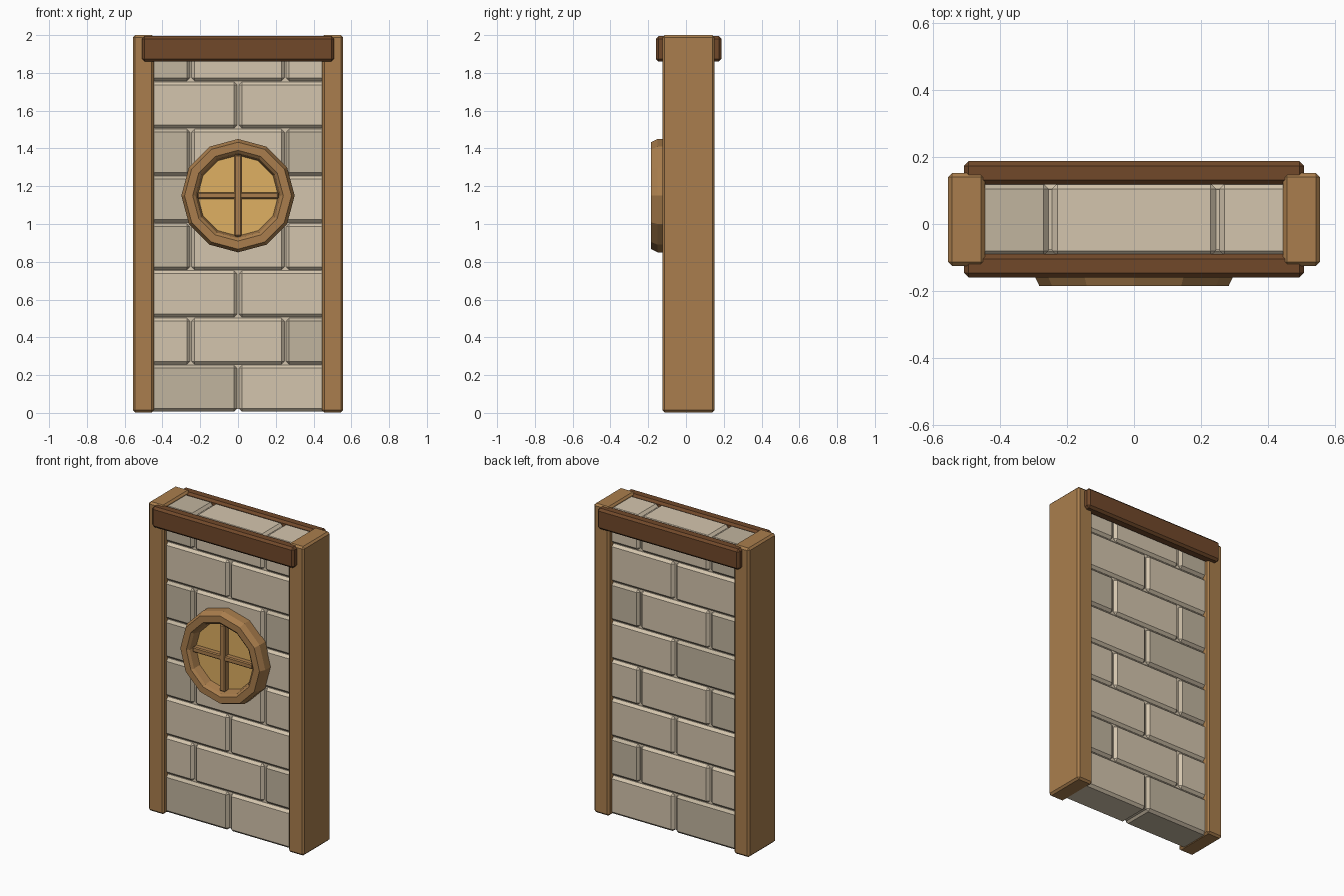
import bpy, bmesh
from math import sin, cos, pi

if "Cube" in bpy.data.objects:
    bpy.data.objects.remove(bpy.data.objects["Cube"])


def material(name, rgb):
    m = bpy.data.materials.new(name)
    m.diffuse_color = [(c / 255) ** 2.2 for c in rgb] + [1]
    m.use_nodes = True
    m.node_tree.nodes["Principled BSDF"].inputs["Base Color"].default_value = m.diffuse_color
    return m


OAK = material("oak", (168, 125, 78))
DARK = material("dark_wood", (112, 74, 46))
STONE = material("light_stone", (211, 196, 172))
STONE2 = material("shaded_stone", (192, 179, 157))
GLASS = material("amber_glass", (222, 174, 98))


def add_object(name, bm, mat):
    bmesh.ops.recalc_face_normals(bm, faces=bm.faces)
    me = bpy.data.meshes.new(name)
    bm.to_mesh(me)
    bm.free()
    me.materials.append(mat)
    ob = bpy.data.objects.new(name, me)
    bpy.context.collection.objects.link(ob)
    return ob


def box(name, lo, hi, mat, bevel=0.0):
    """Chamfered box between two corners."""
    bm = bmesh.new()
    bmesh.ops.create_cube(bm, size=1)
    for v in bm.verts:
        v.co = [(a + b) / 2 + c * (b - a) for a, b, c in zip(lo, hi, v.co)]
    if bevel:
        bmesh.ops.bevel(bm, geom=bm.edges[:], offset=bevel, segments=1,
                        affect='EDGES', profile=0.5)
    return add_object(name, bm, mat)


# Mortar core closing the joints
box("mortar_core", (-0.48, -0.078, 0.02), (0.48, 0.103, 1.968), STONE)

# Eight courses of bricks in running bond
shaded = {(0, 0), (1, 2), (3, 0), (4, 0), (5, 0), (5, 2), (7, 0)}
for row in range(8):
    joints = (-0.5, -0.25, 0.25, 0.5) if row % 2 else (-0.5, 0, 0.5)
    for i, (a, b) in enumerate(zip(joints, joints[1:])):
        box(f"brick_{row}_{i}",
            (a + 0.005, -0.096, row * 0.25 + 0.007),
            (b - 0.005, 0.121, row * 0.25 + (0.253 if row < 7 else 0.235)),
            STONE2 if (row, i) in shaded else STONE, 0.016)

# Corner posts
for side, s in (("left", -1), ("right", 1)):
    x = sorted((s * 0.445, s * 0.556))
    box(side + "_post", (x[0], -0.125, 0.003), (x[1], 0.152, 2.0), OAK, 0.012)

# Top beams, front and back
for side, y0, y1 in (("front", -0.16, -0.09), ("back", 0.118, 0.188)):
    box(side + "_beam", (-0.508, y0, 1.86), (0.508, y1, 1.994), DARK, 0.014)

# Round window frame: profile (radius, y) swept as a twelve-sided ring
N, CZ = 12, 1.15


def ring_point(r, y, k):
    a = 2 * pi * k / N
    return (r * sin(a), y, CZ + r * cos(a))


profile = [(0.30, -0.09), (0.30, -0.15), (0.283, -0.185),
           (0.24, -0.185), (0.225, -0.172), (0.205, -0.09)]
bm = bmesh.new()
rings = [[bm.verts.new(ring_point(r, y, k)) for r, y in profile] for k in range(N)]
for k in range(N):
    p, q = rings[k], rings[(k + 1) % N]
    for j in range(len(profile)):
        j2 = (j + 1) % len(profile)
        bm.faces.new((p[j], p[j2], q[j2], q[j]))
add_object("window_frame", bm, OAK)

# Window pane
bm = bmesh.new()
front = bm.faces.new([bm.verts.new(ring_point(0.217, -0.125, k)) for k in range(N)])
ext = bmesh.ops.extrude_face_region(bm, geom=[front], use_keep_orig=True)
for g in ext["geom"]:
    if isinstance(g, bmesh.types.BMVert):
        g.co.y += 0.02
add_object("window_pane", bm, GLASS)

# Cross bars
box("window_bar_upright", (-0.02, -0.163, CZ - 0.215), (0.02, -0.115, CZ + 0.215), OAK, 0.006)
box("window_bar_level", (-0.215, -0.160, CZ - 0.017), (0.215, -0.115, CZ + 0.017), OAK, 0.006)
